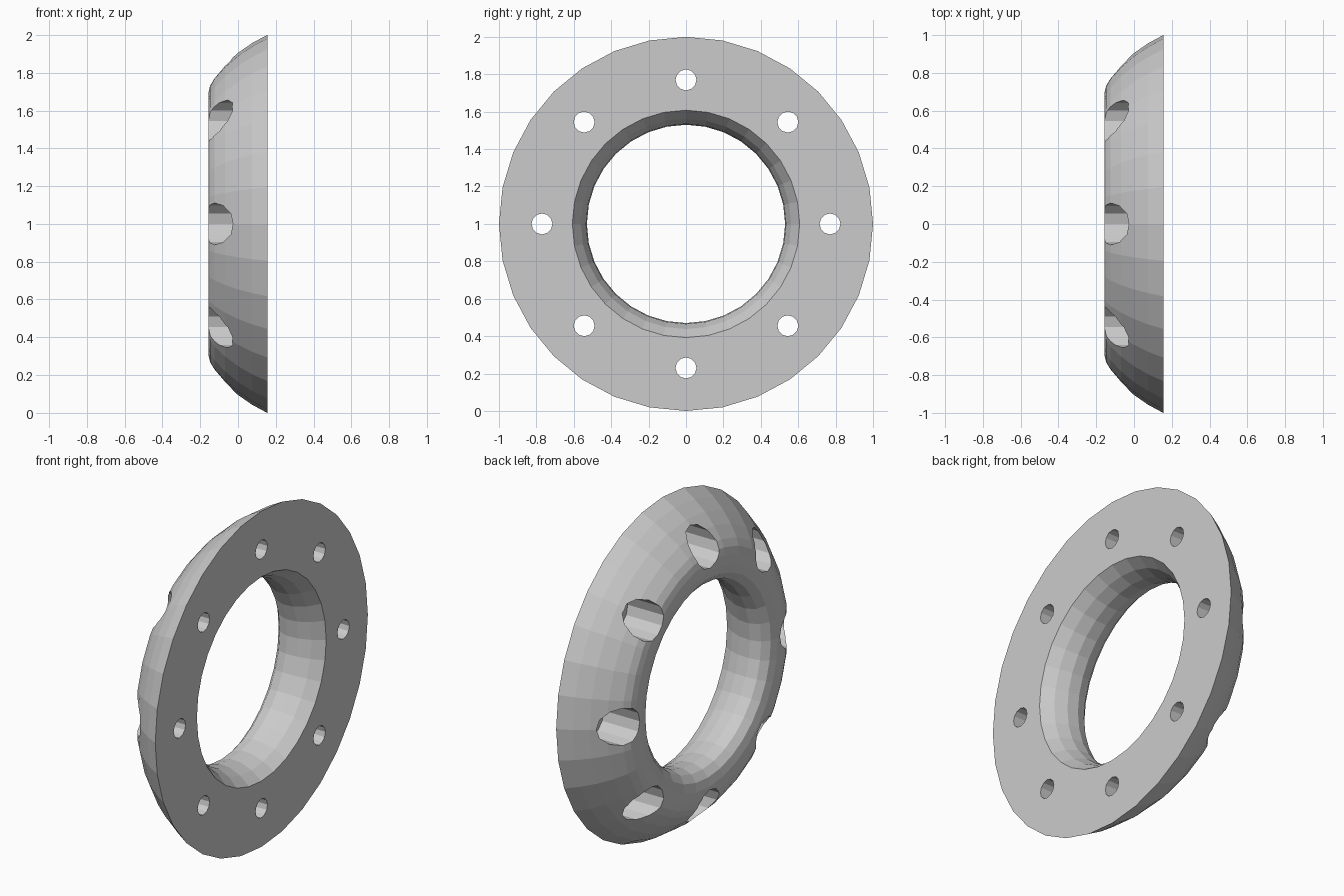
import bpy, bmesh
from math import cos, sin, tau

if "Cube" in bpy.data.objects:
    bpy.data.objects.remove(bpy.data.objects["Cube"])


def lathe(bm, profile, sides, y=0.0, z=0.0, closed=True):
    """Revolve an (x, radius) profile around an x-parallel axis at (y, z)."""
    rings = [[bm.verts.new((x, y + r * cos(tau * i / sides), z + r * sin(tau * i / sides)))
              for i in range(sides)] for x, r in profile]
    pairs = list(zip(rings, rings[1:]))
    if closed:
        pairs.append((rings[-1], rings[0]))
    else:
        bm.faces.new(rings[0])
        bm.faces.new(rings[-1])
    for a, b in pairs:
        for i in range(sides):
            j = (i + 1) % sides
            bm.faces.new((a[i], a[j], b[j], b[i]))


def finish(bm, name):
    bmesh.ops.recalc_face_normals(bm, faces=bm.faces[:])
    mesh = bpy.data.meshes.new(name)
    bm.to_mesh(mesh)
    bm.free()
    obj = bpy.data.objects.new(name, mesh)
    bpy.context.collection.objects.link(obj)
    return obj


# Flange ring: flat mounting face at +x, rounded back, curved bore
bm = bmesh.new()
lathe(bm, [(0.155, 1.0), (0.075, 0.957), (0.0, 0.905), (-0.07, 0.843),
           (-0.125, 0.78), (-0.148, 0.74), (-0.157, 0.70), (-0.157, 0.64),
           (-0.145, 0.59), (-0.11, 0.55), (-0.05, 0.53), (0.02, 0.535),
           (0.09, 0.562), (0.155, 0.608)], 32, z=1.0)
ring = finish(bm, "flange_ring")

# Eight stepped cutters: wide counterbore at the back, narrow bolt hole in front
bm = bmesh.new()
for k in range(8):
    a = tau * k / 8
    lathe(bm, [(-0.3, 0.111), (0.08, 0.111), (0.08, 0.056), (0.3, 0.056)], 12,
          0.77 * cos(a), 1.0 + 0.77 * sin(a), closed=False)
cutter = finish(bm, "bolt_hole_cutter")
cutter.hide_render = True

# Cut the holes and discard the cutter
mod = ring.modifiers.new("bolt_holes", 'BOOLEAN')
mod.operation = 'DIFFERENCE'
mod.solver = 'EXACT'
mod.object = cutter
bpy.context.view_layer.objects.active = ring
ring.select_set(True)
bpy.ops.object.modifier_apply(modifier=mod.name)
bpy.data.objects.remove(cutter)
